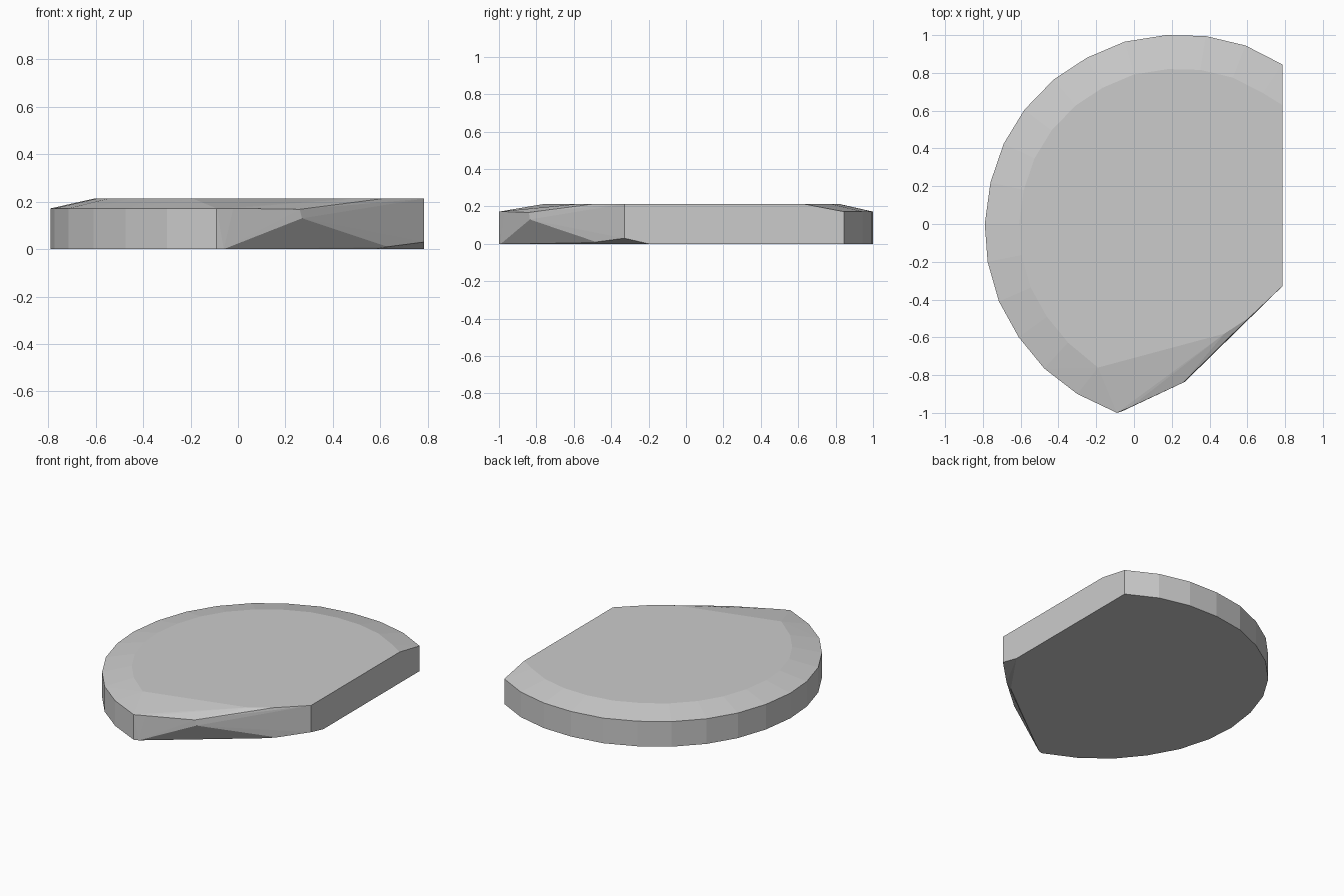
import bpy, bmesh, math

if "Cube" in bpy.data.objects:
    bpy.data.objects.remove(bpy.data.objects["Cube"])

LOW, HIGH = 0.172, 0.213   # rim shoulder and top heights
CX = 0.22                  # centre of the round rim
SCALE = 0.82               # inner top ring relative to rim

# Round rim, from the front tip clockwise to the back corner
rim = [(-0.09, -1.0), (-0.30, -0.90), (-0.475, -0.765), (-0.61, -0.60),
       (-0.715, -0.41), (-0.775, -0.20), (-0.79, 0.0), (-0.76, 0.22),
       (-0.69, 0.425), (-0.58, 0.605), (-0.425, 0.765), (-0.25, 0.88),
       (-0.05, 0.965), (0.17, 1.0), (0.38, 0.995), (0.59, 0.945),
       (0.785, 0.845)]

points = []
for x, y in rim:
    points += [(x, y, 0), (x, y, LOW)]
# Bevelled inner ring of the top face
for x, y in rim[2:]:
    points.append((CX + (x - CX) * SCALE, y * SCALE, HIGH))
points += [(-0.19, -0.76, HIGH), (0.785, 0.63, HIGH)]
# Flat right side and its undercut front corner
points += [(0.785, -0.33, HIGH), (0.785, -0.33, 0.03), (0.785, -0.20, 0)]
# Chipped front right edge
points += [(0.48, -0.58, HIGH), (0.61, -0.495, HIGH), (0.63, -0.48, 0.01),
           (0.57, -0.51, 0), (-0.06, -0.99, 0), (-0.02, -0.97, LOW),
           (0.26, -0.84, 0.168), (0.27, -0.835, 0.13)]

# Convex slab with flat faces
bm = bmesh.new()
for p in points:
    bm.verts.new(p)
bmesh.ops.convex_hull(bm, input=bm.verts[:])
loose = [v for v in bm.verts if not v.link_faces]
bmesh.ops.delete(bm, geom=loose, context='VERTS')
bmesh.ops.dissolve_limit(bm, angle_limit=math.radians(0.5),
                         verts=bm.verts[:], edges=bm.edges[:])
bmesh.ops.recalc_face_normals(bm, faces=bm.faces[:])
mesh = bpy.data.meshes.new("stone_slab")
bm.to_mesh(mesh)
bm.free()
slab = bpy.data.objects.new("stone_slab", mesh)
bpy.context.collection.objects.link(slab)
